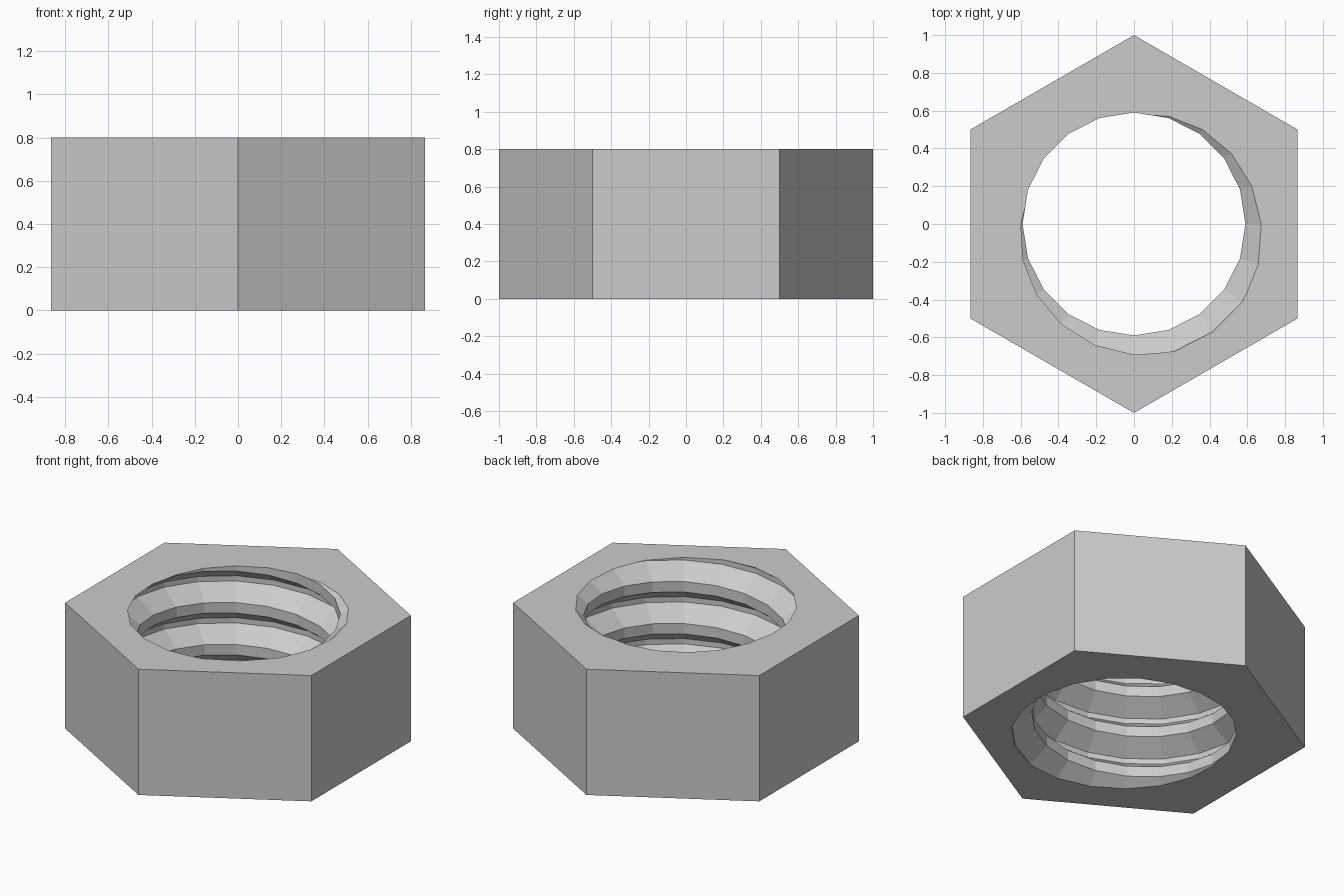
import bpy, bmesh
from math import sin, cos, radians

cube = bpy.data.objects.get("Cube")
if cube:
    bpy.data.objects.remove(cube)

HEIGHT = 0.8
PITCH = HEIGHT / 3
SEGMENTS = 20          # facets per turn of the thread
MINOR, MAJOR = 0.59, 0.706

# Thread section: start angle of each corner on the end faces, and its radius
PROFILE = [(171, MINOR), (81, MINOR), (-31.5, MAJOR), (-76.5, MAJOR)]

steel = bpy.data.materials.new("steel grey")
steel.use_nodes = True
colour = (0.6, 0.6, 0.6, 1)
steel.diffuse_color = colour
steel.node_tree.nodes["Principled BSDF"].inputs["Base Color"].default_value = colour

bm = bmesh.new()

# Right-handed helical thread, swept past both ends
rows = []
for step in range(-2 * SEGMENTS, 6 * SEGMENTS):
    angle = 360 * step / SEGMENTS
    a = radians(angle)
    rows.append([bm.verts.new((r * cos(a), r * sin(a), PITCH * (angle - start) / 360))
                 for start, r in PROFILE])
for j in range(len(rows) - SEGMENTS - 1):
    here = rows[j] + [rows[j + SEGMENTS][0]]
    there = rows[j + 1] + [rows[j + 1 + SEGMENTS][0]]
    for k in range(len(PROFILE)):
        bm.faces.new((here[k], there[k], there[k + 1], here[k + 1]))

# Trim the thread flush with both end faces
for z, up in ((0, -1), (HEIGHT, 1)):
    bmesh.ops.bisect_plane(bm, geom=bm.verts[:] + bm.edges[:] + bm.faces[:], dist=1e-6,
                           plane_co=(0, 0, z), plane_no=(0, 0, up), clear_outer=True)
rims = [[e for e in bm.edges if e.is_boundary and all(abs(v.co.z - z) < 1e-4 for v in e.verts)]
        for z in (0, HEIGHT)]

# Six flat sides
rings = [[bm.verts.new((cos(radians(60 * i + 30)), sin(radians(60 * i + 30)), z))
          for i in range(6)] for z in (0, HEIGHT)]
low, high = rings
for i in range(6):
    n = (i + 1) % 6
    bm.faces.new((low[i], low[n], high[n], high[i]))

# End faces between the hexagon and the threaded hole
for ring, rim, up in zip(rings, rims, (-1, 1)):
    outline = [bm.edges.get((ring[i], ring[(i + 1) % 6])) for i in range(6)]
    bmesh.ops.triangle_fill(bm, edges=outline + rim, use_beauty=True, normal=(0, 0, up))

bmesh.ops.recalc_face_normals(bm, faces=bm.faces[:])
mesh = bpy.data.meshes.new("hex_nut")
bm.to_mesh(mesh)
bm.free()
mesh.materials.append(steel)
nut = bpy.data.objects.new("hex_nut", mesh)
bpy.context.collection.objects.link(nut)
